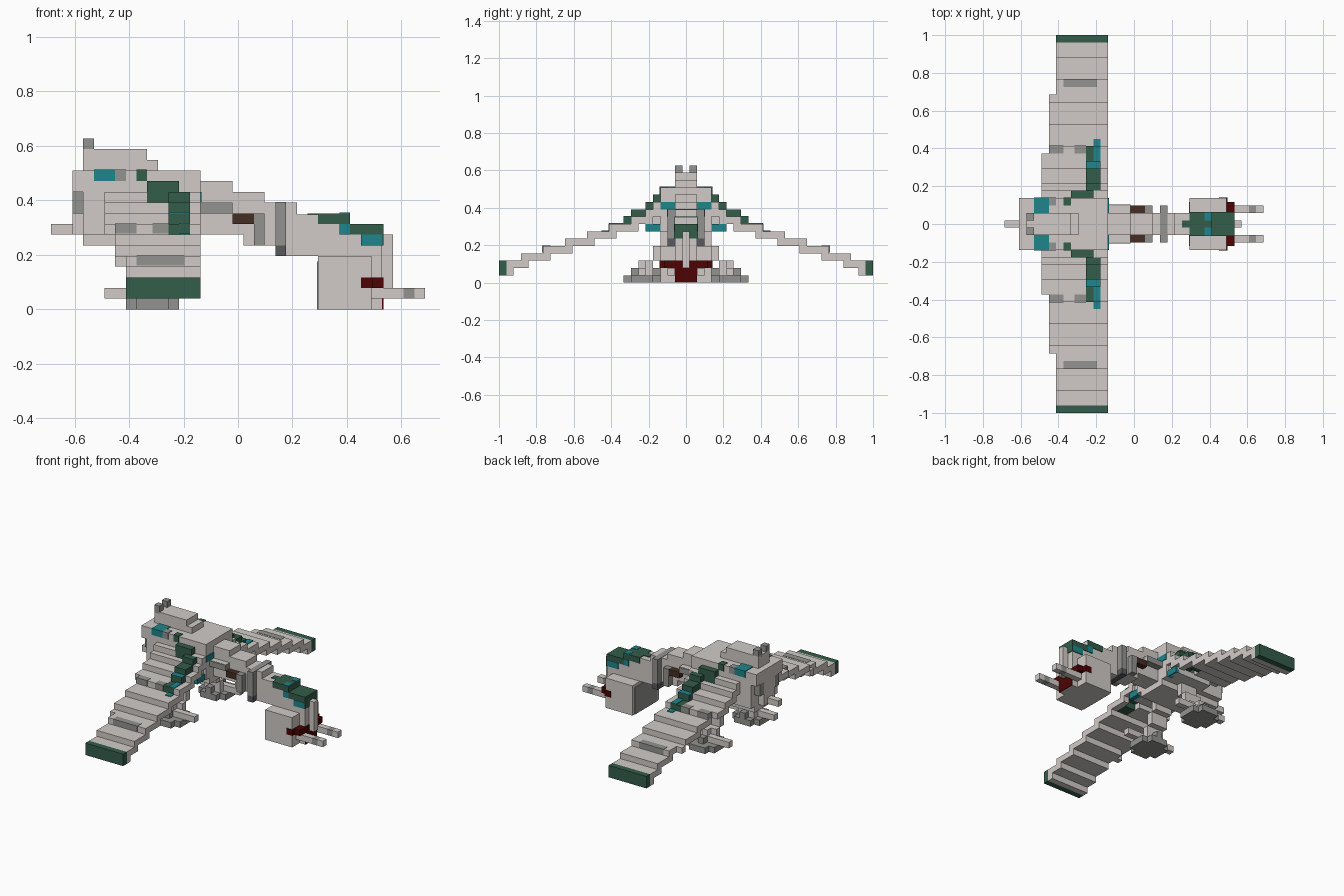
import bpy
import bmesh
from mathutils import Matrix, Vector

cube = bpy.data.objects.get("Cube")
if cube:
    bpy.data.objects.remove(cube, do_unlink=True)

UNIT = 2 / 51      # edge of one building block
MIDDLE = 17.5      # half the length in blocks


def material(name, r, g, b):
    mat = bpy.data.materials.new(name)
    mat.use_nodes = True
    mat.diffuse_color = (r, g, b, 1)
    mat.node_tree.nodes["Principled BSDF"].inputs["Base Color"].default_value = (r, g, b, 1)
    return mat


hull = material("pale_grey_hull", .64, .6, .575)
grey = material("mid_grey", .29, .29, .28)
dark = material("dark_grey", .1, .1, .11)
green = material("dark_green", .033, .11, .07)
teal = material("teal", .013, .235, .26)
red = material("dark_red", .075, .001, .001)
brown = material("dark_brown", .06, .026, .017)


def block(name, mat, x, y, z):
    """Box in block units; y counts whole layers outward from the centre layer.
    A part that does not start at the centre is mirrored to the other side."""
    if y[0] == 0:
        spans = [(-y[1] - .5, y[1] + .5)]
    else:
        spans = [(y[0] - .5, y[1] + .5), (-y[1] - .5, .5 - y[0])]
    bm = bmesh.new()
    for low, high in spans:
        a = Vector((x[0] - MIDDLE, low, z[0])) * UNIT
        b = Vector((x[1] - MIDDLE, high, z[1])) * UNIT
        place = Matrix.Translation((a + b) / 2) @ Matrix.Diagonal((*(b - a), 1))
        bmesh.ops.create_cube(bm, size=1, matrix=place)
    mesh = bpy.data.meshes.new(name)
    bm.to_mesh(mesh)
    bm.free()
    mesh.materials.append(mat)
    obj = bpy.data.objects.new(name, mesh)
    bpy.context.collection.objects.link(obj)


# Stepped wings, from root to tip; a raised green stripe climbs the inner steps
outer_layers = (3, 4, 5, 7, 8, 10, 13, 16, 19, 22, 24)
inner = 0
for step, outer in enumerate(outer_layers):
    top = 13 - step
    rear = 5 if top > 8 else 6 if top > 5 else 7
    start = max(inner - 1, 0)
    if 8 < top < 13:
        stripe = (9, 12) if top == 12 else (11, 13)
        block("wing_stripe", green, x=stripe, y=(inner, outer), z=(top - 2, top))
        block("wing_step", hull, x=(rear, stripe[0]), y=(start, outer), z=(top - 2, top - 1))
        block("wing_step_front", hull, x=(stripe[1], 14), y=(start, outer), z=(top - 2, top - 1))
    elif top == 8:
        block("wing_step", hull, x=(rear, 11), y=(start, outer), z=(top - 1, top))
        block("wing_stripe_foot", green, x=(11, 13), y=(start, outer), z=(top - 1, top))
        block("wing_step_front", hull, x=(13, 14), y=(start, outer), z=(top - 1, top))
    else:
        block("wing_step", hull, x=(rear, 14), y=(start, outer), z=(top - 1, top))
    inner = outer + 1
block("wing_tip", green, x=(7, 14), y=(25, 25), z=(1, 3))
block("wing_tip_lip", hull, x=(7, 14), y=(24, 24), z=(1, 2))
block("wing_rear_inner", hull, x=(5, 6), y=(9, 9), z=(7, 8))
block("wing_rear_outer", hull, x=(6, 7), y=(17, 17), z=(4, 5))
block("stripe_end", teal, x=(12, 13), y=(9, 10), z=(8, 8.1))
block("stripe_end_low", teal, x=(12, 13), y=(11, 11), z=(7, 7.1))
block("stripe_spot", teal, x=(11, 13), y=(8, 8), z=(9, 9.1))
block("wing_patch", grey, x=(8, 12.5), y=(19, 19.1), z=(4.1, 5.05))
block("wing_patch_rear", grey, x=(6, 8), y=(10, 10.1), z=(7.1, 8.05))
block("wing_patch_front", grey, x=(9.5, 11), y=(10, 10.1), z=(7.1, 8.05))

# Wing root fairing and its coloured intakes
block("root_fairing", hull, x=(6, 14), y=(0, 3), z=(7, 12))
block("root_shoulder", hull, x=(7, 13.5), y=(4, 5), z=(7, 10))
block("upper_intake", teal, x=(13, 14.1), y=(2, 3), z=(10, 11))
block("lower_intake", teal, x=(13, 13.8), y=(4, 5), z=(7, 8))
block("root_side_mark", green, x=(8, 9), y=(3, 3.1), z=(12, 13.1))

# Rear fuselage, engines, tail boom and dorsal housing
block("rear_fuselage", hull, x=(3, 14), y=(0, 2), z=(6, 13))
block("tail_plate", hull, x=(2, 3), y=(0, 1), z=(7, 13))
block("tail_boom", hull, x=(0, 2), y=(0, 0), z=(7, 8))
block("side_engine", hull, x=(2, 8), y=(2, 3), z=(11, 13))
block("engine_lower", hull, x=(3, 6), y=(2, 3), z=(7, 11))
block("engine_exhaust", grey, x=(2, 3), y=(2, 2), z=(9, 11))
block("engine_mark", teal, x=(4, 6), y=(2, 3.1), z=(12, 13.1))
block("engine_panel", grey, x=(6, 7), y=(3, 3.1), z=(12, 13.1))
block("dorsal_housing", hull, x=(3, 9), y=(0, 1), z=(13, 15))
block("dorsal_step", hull, x=(9, 10), y=(0, 1), z=(13, 14))
block("dorsal_antenna", grey, x=(3, 4), y=(1, 1), z=(14.7, 16))

# Neck stepping down toward the nose
block("neck_upper", hull, x=(14, 17), y=(0, 1), z=(10, 12))
block("neck_side", hull, x=(14, 17), y=(0, 2), z=(9, 10))
block("neck_core", hull, x=(14, 18), y=(0, 1), z=(7, 11))
block("neck_middle", hull, x=(17, 20), y=(0, 1), z=(9, 11))
block("neck_lower", hull, x=(18, 20), y=(0, 1), z=(6, 9))
block("neck_side_panel", grey, x=(14, 17), y=(2, 2.1), z=(9, 9.95))
block("neck_door", brown, x=(17, 19), y=(2, 2), z=(8, 9))
block("neck_panel", grey, x=(19, 20), y=(2, 2), z=(6, 9))
block("neck_front", hull, x=(20, 23), y=(0, 1), z=(6, 10))
block("neck_collar", grey, x=(21, 22), y=(0, 2), z=(6, 10.05))
block("collar_foot", dark, x=(21, 22), y=(0, 2), z=(5, 6))

# Nose with stepped canopy
block("nose_upper", hull, x=(22, 28), y=(0, 1), z=(5, 8.9))
block("nose_front", hull, x=(28, 31), y=(0, 1), z=(1, 7.9))
block("nose_prow", hull, x=(31, 32), y=(0, 0), z=(2, 7))
block("canopy_tail", green, x=(24, 25), y=(0, 0), z=(8.9, 9))
block("canopy_rear", green, x=(25, 28), y=(0, 1.1), z=(8, 9))
block("canopy_front", green, x=(28, 31.1), y=(0, 1.1), z=(7, 8))
block("canopy_brow", green, x=(30, 31.1), y=(1, 1.1), z=(6, 7))
block("canopy_side_window", teal, x=(27, 28), y=(1, 1.15), z=(7, 8))
block("canopy_low_window", teal, x=(29, 31), y=(1, 1.15), z=(6, 7))
block("canopy_top_window", teal, x=(27, 28), y=(1, 1.1), z=(8.9, 9.05))

# Chin housing with a grey rear panel, red trim and guns
block("chin_housing", hull, x=(25, 30), y=(0, 3), z=(0, 5))
block("chin_rear_panel", grey, x=(24.9, 25), y=(0, 2.5), z=(0, 4.5))
block("chin_front", hull, x=(29, 31), y=(0, 1), z=(0, 2))
block("red_cheek", red, x=(29, 30.1), y=(3, 3.1), z=(2, 3))
block("red_band", red, x=(30, 31.1), y=(1, 2.5), z=(2, 3))
block("red_chin", red, x=(31, 31.1), y=(0, 1), z=(0, 2))
block("gun_base", hull, x=(29, 33), y=(2, 2), z=(1, 2))
block("gun_ring", grey, x=(33, 34), y=(2, 2), z=(1, 2))
block("gun_muzzle", hull, x=(34, 35), y=(2, 2), z=(1, 2))

# Landing legs bending out to the feet
for layer, low in ((3, 5), (4, 3), (5, 1)):
    block("landing_leg", hull, x=(8, 11), y=(layer, layer), z=(low, low + 2))
block("ankle", hull, x=(9, 10), y=(6, 6), z=(2, 3))

# Feet: pads with stepped corners and toes on top
block("foot_pad_long", grey, x=(7, 12), y=(5, 7), z=(0, 1))
block("foot_pad_wide", grey, x=(8, 11), y=(4, 8), z=(0, 1))
block("foot_bar", hull, x=(5, 14), y=(6, 6), z=(1, 2))
block("foot_cross_bar", grey, x=(9, 10), y=(4, 7), z=(1, 2))
